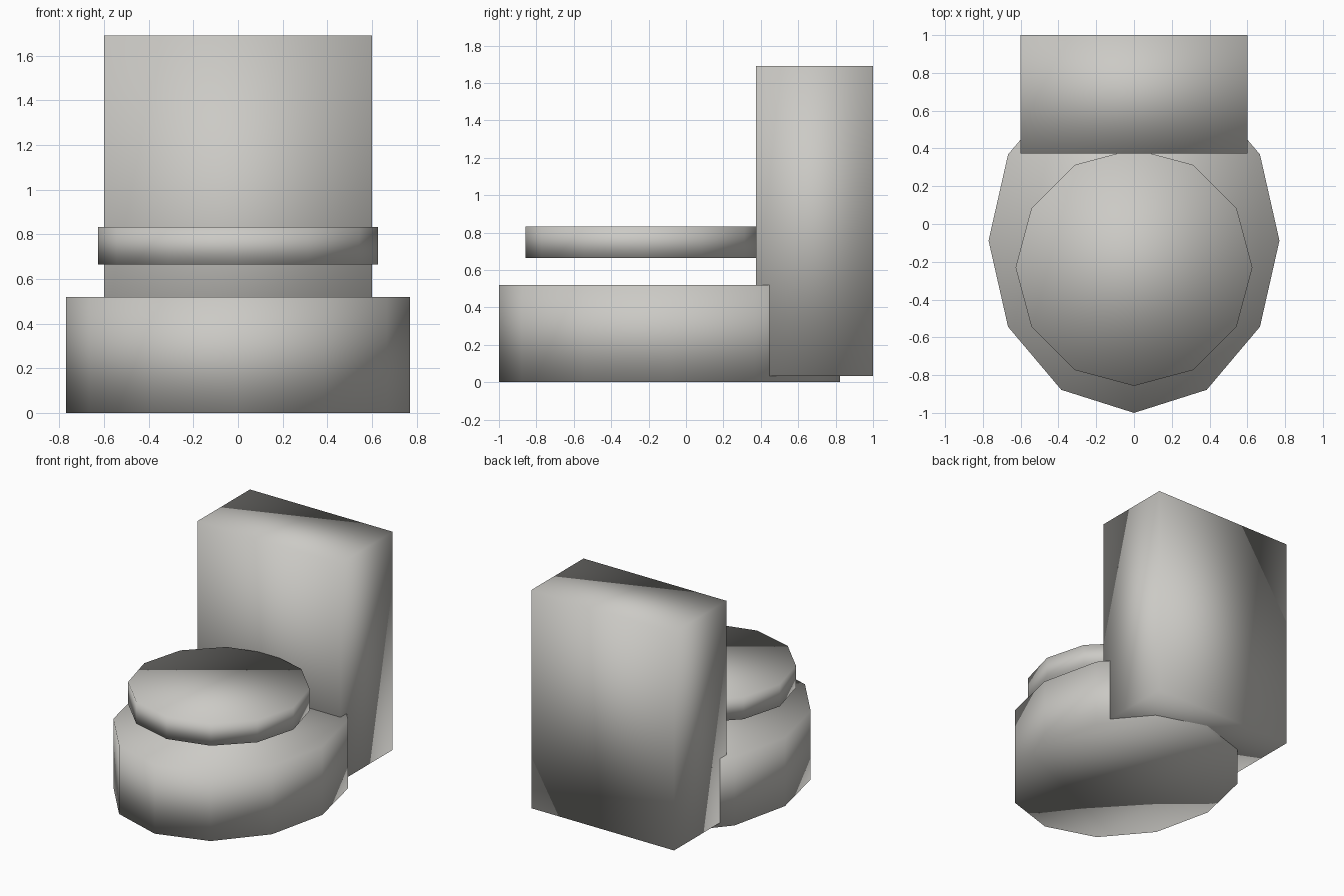
import bpy

default = bpy.data.objects.get("Cube")
if default:
    bpy.data.objects.remove(default, do_unlink=True)

# Single off-white ceramic colour
ceramic = bpy.data.materials.new("ceramic_grey")
ceramic.use_nodes = True
colour = (0.6, 0.59, 0.56, 1)
ceramic.diffuse_color = colour
ceramic.node_tree.nodes["Principled BSDF"].inputs["Base Color"].default_value = colour


def finish(name, size):
    """Name, scale, colour and smooth the active primitive."""
    obj = bpy.context.object
    obj.name = name
    obj.scale = size
    bpy.ops.object.transform_apply(location=False, rotation=False, scale=True)
    obj.data.materials.append(ceramic)
    bpy.ops.object.shade_smooth()
    return obj


def oval(name, rx, ry, y, bottom, top):
    """Twelve-sided oval drum with a corner pointing at the front."""
    bpy.ops.mesh.primitive_cylinder_add(
        vertices=12, radius=1, depth=1, location=(0, y, (bottom + top) / 2))
    return finish(name, (rx, ry, top - bottom))


def block(name, width, front, back, bottom, top):
    bpy.ops.mesh.primitive_cube_add(
        size=1, location=(0, (front + back) / 2, (bottom + top) / 2))
    return finish(name, (width, back - front, top - bottom))


# Wide bowl, floating seat above it, and the tall tank behind
oval("bowl", 0.77, 0.912, -0.088, 0, 0.52)
oval("seat", 0.627, 0.627, -0.23, 0.665, 0.833)
block("tank", 1.2, 0.373, 1, 0.033, 1.69)
